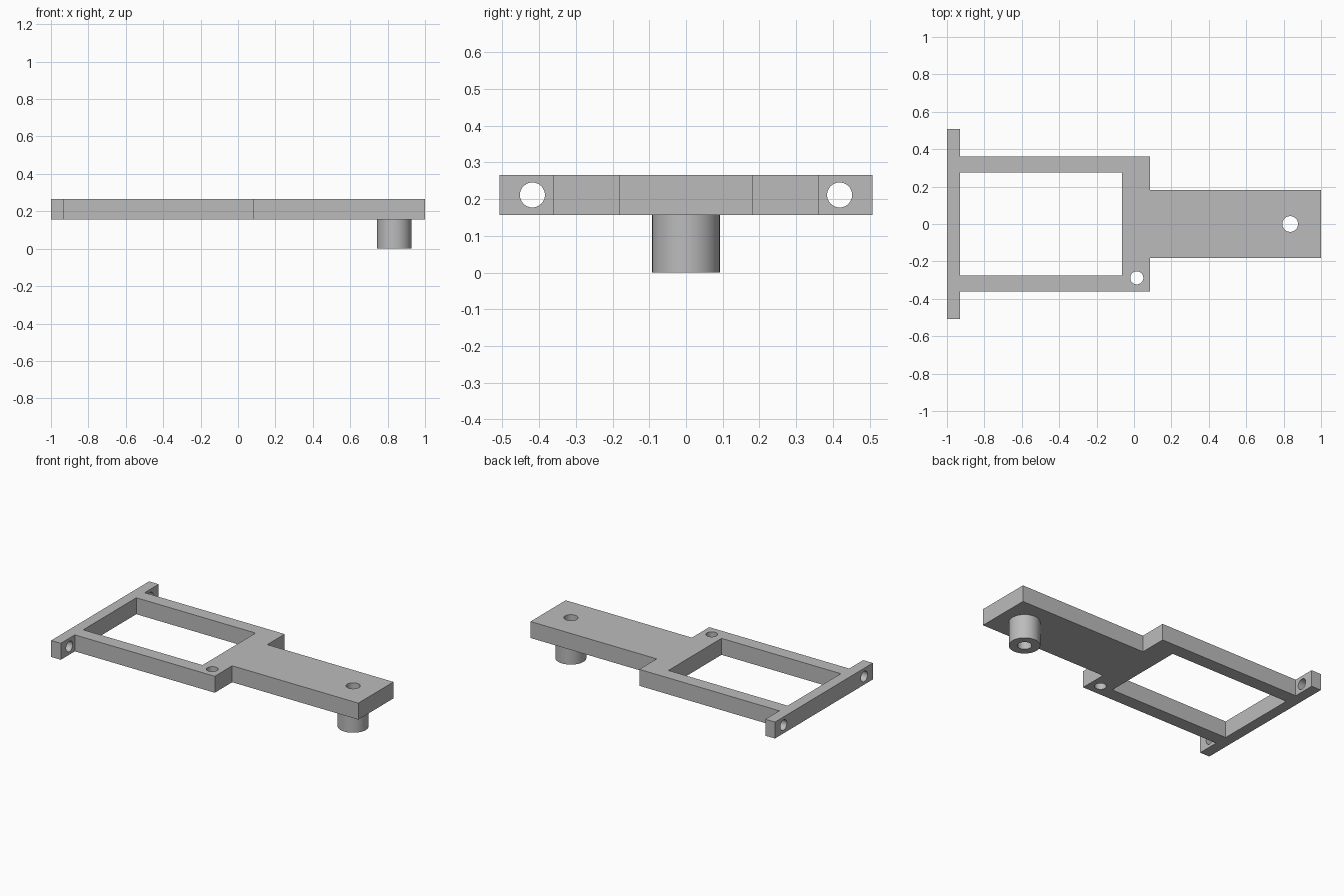
import bpy
import bmesh
from math import pi, radians

if "Cube" in bpy.data.objects:
    bpy.data.objects.remove(bpy.data.objects["Cube"], do_unlink=True)

GREY = (0.5, 0.5, 0.5, 1.0)
grey = bpy.data.materials.new("plain grey")
grey.use_nodes = True
grey.diffuse_color = GREY
grey.node_tree.nodes["Principled BSDF"].inputs["Base Color"].default_value = GREY

BOTTOM, TOP = 0.157, 0.265
MIDDLE = (BOTTOM + TOP) / 2
BOSS_X = 0.835


def extruded(name, outline, z0, z1):
    """Solid from a flat outline, raised from z0 to z1."""
    bm = bmesh.new()
    face = bm.faces.new([bm.verts.new((x, y, z0)) for x, y in outline])
    raised = bmesh.ops.extrude_face_region(bm, geom=[face])["geom"]
    bmesh.ops.translate(bm, vec=(0, 0, z1 - z0),
                        verts=[v for v in raised if isinstance(v, bmesh.types.BMVert)])
    bmesh.ops.recalc_face_normals(bm, faces=bm.faces)
    mesh = bpy.data.meshes.new(name)
    bm.to_mesh(mesh)
    bm.free()
    mesh.materials.append(grey)
    obj = bpy.data.objects.new(name, mesh)
    bpy.context.collection.objects.link(obj)
    return obj


def cylinder(name, radius, depth, centre, rotation=(0, 0, 0)):
    bpy.ops.mesh.primitive_cylinder_add(vertices=48, radius=radius, depth=depth,
                                        location=centre, rotation=rotation)
    obj = bpy.context.object
    obj.name = name
    obj.data.materials.append(grey)
    return obj


def cut(obj, cutters):
    """Subtract the cutters and bake the result into the mesh."""
    for cutter in cutters:
        cutter.hide_render = True
        mod = obj.modifiers.new("cut", "BOOLEAN")
        mod.operation = "DIFFERENCE"
        mod.solver = "EXACT"
        mod.object = cutter
    graph = bpy.context.evaluated_depsgraph_get()
    baked = bpy.data.meshes.new_from_object(obj.evaluated_get(graph))
    obj.modifiers.clear()
    obj.data = baked


# Bracket plate: end flange, frame and tongue in one outline, mirrored across y
side = [(1.0, 0.182), (0.085, 0.182), (0.085, 0.362),
        (-0.93, 0.362), (-0.93, 0.507), (-1.0, 0.507)]
plate = extruded("bracket_plate", side + [(x, -y) for x, y in reversed(side)], BOTTOM, TOP)

# Boss under the tongue
boss = cylinder("boss", 0.092, BOTTOM, (BOSS_X, 0, BOTTOM / 2))

# Cutters: window, tongue hole, corner hole and the two flange holes
window = extruded("window_cutter", [(-0.93, -0.275), (-0.065, -0.275),
                                    (-0.065, 0.275), (-0.93, 0.275)], 0, 0.5)
boss_hole = cylinder("boss_hole_cutter", 0.042, 1, (BOSS_X, 0, 0.1))
corner_hole = cylinder("corner_hole_cutter", 0.035, 1, (0.015, -0.288, MIDDLE))
flange_holes = [cylinder("flange_hole_cutter", 0.034, 0.2, (-0.965, s * 0.418, MIDDLE),
                         (0, pi / 2, 0)) for s in (-1, 1)]

cut(plate, [window, boss_hole, corner_hole] + flange_holes)
cut(boss, [boss_hole])
for cutter in [window, boss_hole, corner_hole] + flange_holes:
    bpy.data.objects.remove(cutter, do_unlink=True)

# Smooth round walls, crisp edges
bpy.ops.object.select_all(action="DESELECT")
for obj in (plate, boss):
    obj.select_set(True)
bpy.context.view_layer.objects.active = plate
bpy.ops.object.shade_smooth_by_angle(angle=radians(30))
